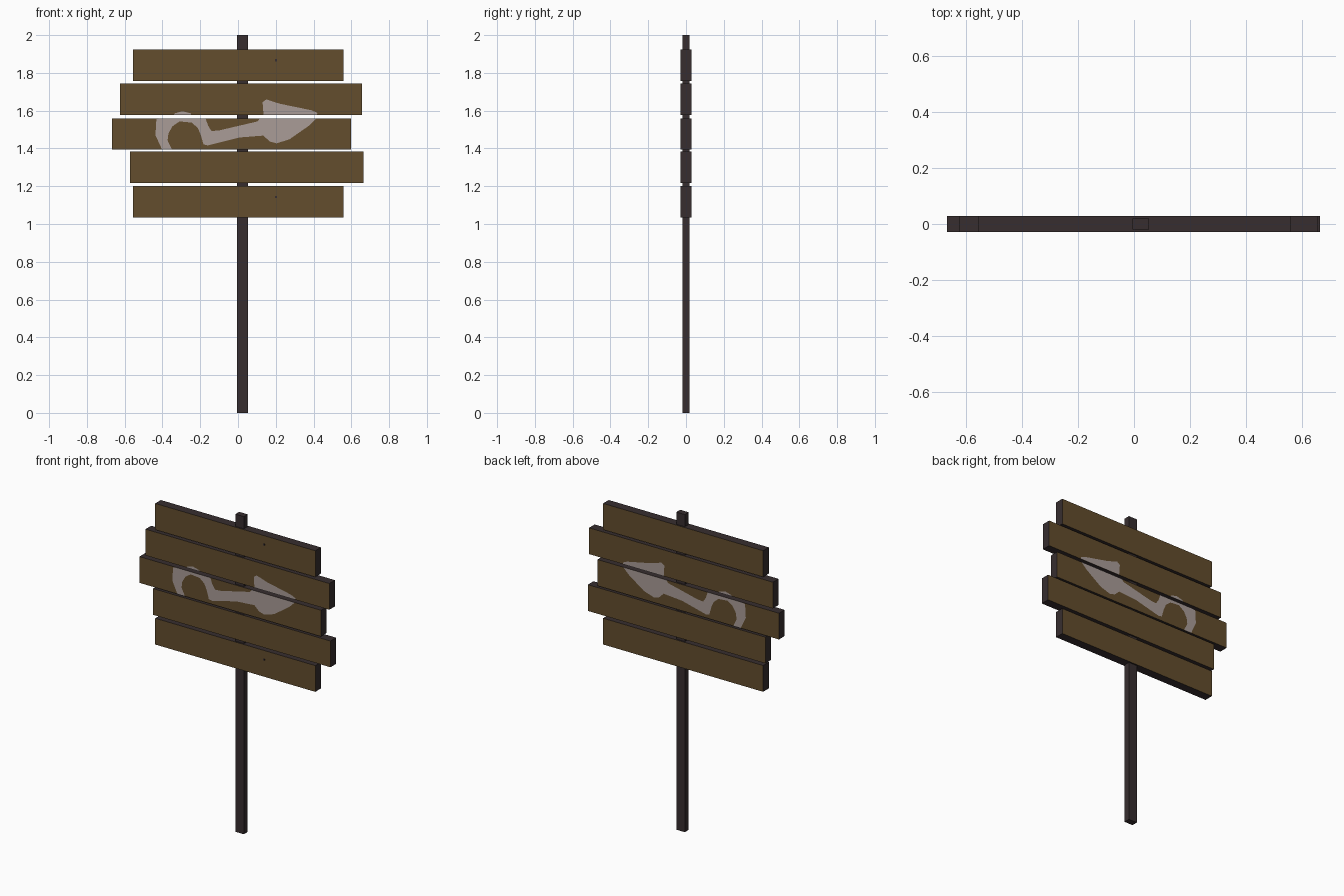
import bpy, bmesh
from mathutils import Vector

if "Cube" in bpy.data.objects:
    bpy.data.objects.remove(bpy.data.objects["Cube"])


def material(name, rgb):
    m = bpy.data.materials.new(name)
    m.diffuse_color = (*rgb, 1)
    m.use_nodes = True
    m.node_tree.nodes["Principled BSDF"].inputs["Base Color"].default_value = m.diffuse_color
    return m


brown = material("brown wood", (0.125, 0.074, 0.026))
dark = material("dark wood", (0.038, 0.027, 0.028))
paint = material("pale paint", (0.40, 0.335, 0.31))


def finish(name, bm, *mats):
    me = bpy.data.meshes.new(name)
    bm.to_mesh(me)
    bm.free()
    for m in mats:
        me.materials.append(m)
    ob = bpy.data.objects.new(name, me)
    bpy.context.collection.objects.link(ob)
    return ob


def box(name, x0, x1, y0, y1, z0, z1, *mats):
    bm = bmesh.new()
    bmesh.ops.create_cube(bm, size=1)
    for v in bm.verts:
        v.co = (x1 if v.co.x > 0 else x0,
                y1 if v.co.y > 0 else y0,
                z1 if v.co.z > 0 else z0)
    bm.normal_update()
    if len(mats) > 1:  # broad front and back faces get the first colour
        for f in bm.faces:
            f.material_index = 0 if abs(f.normal.y) > 0.5 else 1
    return finish(name, bm, *mats)


HALF = 0.028   # half thickness of the boards
LIFT = 0.0012  # paint height above the wood

# Painted arrow outline (x, z)
ARROW = [(-.40, 1.39), (-.437, 1.47), (-.432, 1.555), (-.405, 1.56), (-.352, 1.56),
         (-.335, 1.586), (-.294, 1.597), (-.251, 1.586), (-.24, 1.56), (-.172, 1.56),
         (-.158, 1.52), (-.14, 1.492), (-.098, 1.496), (.103, 1.543), (.135, 1.582),
         (.13, 1.645), (.15, 1.66), (.22, 1.637), (.39, 1.602), (.42, 1.588),
         (.417, 1.56), (.378, 1.522), (.272, 1.448), (.204, 1.427), (.167, 1.437),
         (.135, 1.468), (.008, 1.458), (-.161, 1.416), (-.183, 1.422), (-.198, 1.475),
         (-.214, 1.51), (-.246, 1.537), (-.31, 1.543), (-.347, 1.517), (-.368, 1.48),
         (-.373, 1.443), (-.347, 1.39)]


def arrow_on_board(name, z0, z1, side):
    """Arrow paint clipped to one board; side -1 is front, 1 is back."""
    bm = bmesh.new()
    y = side * (HALF + LIFT)
    face = bm.faces.new([bm.verts.new((x, y, z)) for x, z in ARROW])
    face.normal_update()
    if face.normal.y * side < 0:
        face.normal_flip()
    bmesh.ops.triangulate(bm, faces=bm.faces[:])
    for z, n in ((z0, -1), (z1, 1)):
        bmesh.ops.bisect_plane(bm, geom=bm.verts[:] + bm.edges[:] + bm.faces[:],
                               plane_co=Vector((0, 0, z)), plane_no=Vector((0, 0, n)),
                               clear_outer=True)
    finish(name, bm, paint)


# Post
box("post", -0.005, 0.054, -0.019, 0.019, 0, 2, dark)

# Boards, top to bottom: x0, x1, z0, z1
BOARDS = [(-.557, .558, 1.758, 1.923),
          (-.625, .656, 1.578, 1.743),
          (-.667, .597, 1.394, 1.559),
          (-.572, .664, 1.218, 1.383),
          (-.557, .558, 1.035, 1.200)]
for i, (x0, x1, z0, z1) in enumerate(BOARDS, 1):
    box(f"board_{i}", x0, x1, -HALF, HALF, z0, z1, brown, dark)
    if i in (2, 3):
        arrow_on_board(f"arrow_front_{i}", z0, z1, -1)
        arrow_on_board(f"arrow_back_{i}", z0, z1, 1)

# Small dark nail marks on the front
for name, z in (("nail_top", 1.867), ("nail_bottom", 1.143)):
    box(name, 0.195, 0.206, -HALF - LIFT, -HALF + 0.002, z - 0.006, z + 0.006, dark)
